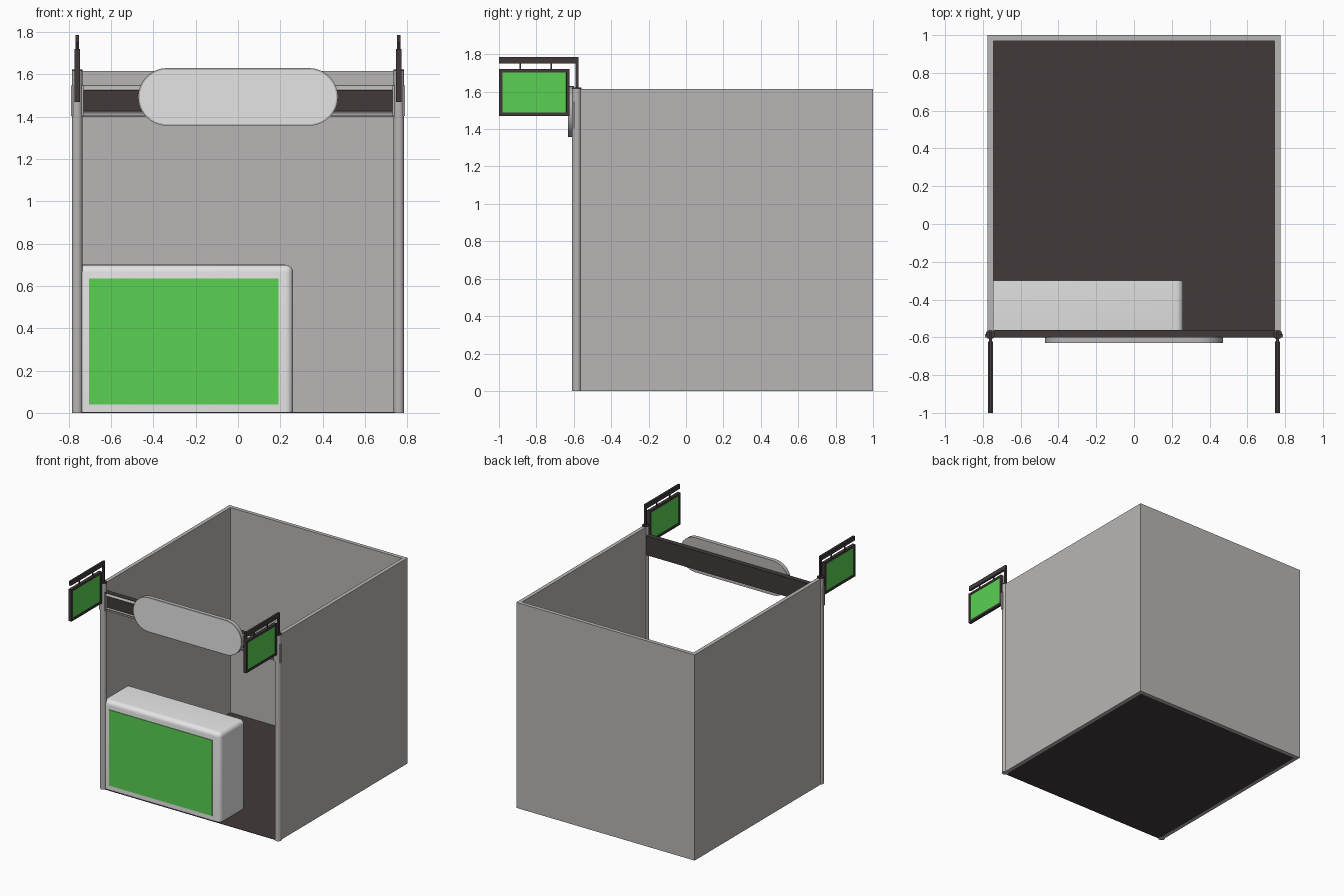
import bpy, bmesh, math
from mathutils import Vector

if "Cube" in bpy.data.objects:
    bpy.data.objects.remove(bpy.data.objects["Cube"], do_unlink=True)


def material(name, rgb):
    m = bpy.data.materials.new(name)
    m.use_nodes = True
    m.diffuse_color = (*rgb, 1)
    m.node_tree.nodes["Principled BSDF"].inputs["Base Color"].default_value = (*rgb, 1)
    return m


GREY = material("wall grey", (0.48, 0.47, 0.455))
LIGHT = material("light grey", (0.78, 0.78, 0.78))
DARK = material("dark brown", (0.053, 0.043, 0.042))
GREEN = material("green", (0.1, 0.63, 0.083))


def finish(name, bm, mats, smooth=False):
    bmesh.ops.recalc_face_normals(bm, faces=bm.faces)
    mesh = bpy.data.meshes.new(name)
    bm.to_mesh(mesh)
    bm.free()
    for m in mats:
        mesh.materials.append(m)
    ob = bpy.data.objects.new(name, mesh)
    bpy.context.collection.objects.link(ob)
    if smooth:
        bpy.ops.object.select_all(action='DESELECT')
        ob.select_set(True)
        bpy.context.view_layer.objects.active = ob
        bpy.ops.object.shade_smooth_by_angle(angle=math.radians(35))
    return ob


def box_mesh(lo, hi):
    bm = bmesh.new()
    bmesh.ops.create_cube(bm, size=1)
    lo, hi = Vector(lo), Vector(hi)
    for v in bm.verts:
        v.co = (lo + hi) / 2 + v.co * (hi - lo)
    bm.normal_update()
    return bm


def box(name, lo, hi, mat):
    return finish(name, box_mesh(lo, hi), [mat])


def prism_mesh(points, direction):
    bm = bmesh.new()
    face = bm.faces.new([bm.verts.new(p) for p in points])
    ext = bmesh.ops.extrude_face_region(bm, geom=[face])
    bmesh.ops.translate(bm, vec=direction,
                        verts=[g for g in ext["geom"] if isinstance(g, bmesh.types.BMVert)])
    bm.normal_update()
    return bm


def cylinder(name, x, y, r, z0, z1, mat, sides=24):
    ring = [(x + r * math.cos(a), y + r * math.sin(a), z0)
            for a in (2 * math.pi * i / sides for i in range(sides))]
    return finish(name, prism_mesh(ring, (0, 0, z1 - z0)), [mat], True)


# Three walls as one U-shaped extrusion, open at the front
W, T, FRONT = 0.775, 0.03, -0.575
plan = [(-W, FRONT), (-W, 1), (W, 1), (W, FRONT),
        (W - T, FRONT), (W - T, 1 - T), (T - W, 1 - T), (T - W, FRONT)]
finish("walls", prism_mesh([(x, y, 0) for x, y in plan], (0, 0, 1.615)), [GREY])
box("floor", (T - W, -0.6, 0.001), (W - T, 1 - T, 0.004), DARK)

# Header beam with a thin dark cap and sloped grey trim around its front
BEAM, MID, HALF_H = 0.74, 1.475, 0.075
box("header_beam", (-BEAM, -0.582, MID - HALF_H), (BEAM, -0.56, MID + HALF_H), DARK)
box("header_cap", (-BEAM, -0.601, MID + HALF_H - 0.003), (BEAM, -0.582, MID + HALF_H), DARK)
trim = [(-0.582, 0.072), (-0.59, 0.072), (-0.592, 0.06), (-0.6, 0.05), (-0.582, 0.048)]
for side, label in ((1, "top"), (-1, "bottom")):
    points = [(-BEAM, y, MID + side * h) for y, h in trim]
    finish("header_trim_" + label, prism_mesh(points, (2 * BEAM, 0, 0)), [GREY])

# Stadium-shaped sign with a light face inside a narrow grey rim
R, HALF, ZC = 0.136, 0.472, 1.493
outline = []
for side in (1, -1):
    for i in range(25):
        a = math.pi * i / 24 - math.pi / 2
        outline.append((side * (HALF - R + R * math.cos(a)), -0.598, ZC + side * R * math.sin(a)))
bm = prism_mesh(outline, (0, -0.032, 0))
face = min(bm.faces, key=lambda f: f.calc_center_median().y)
bmesh.ops.inset_region(bm, faces=[face], thickness=0.008, use_even_offset=True)
face.material_index = 1
finish("header_sign", bm, [GREY, LIGHT], True)

# Counter with rounded front, top and right-hand edges
bm = box_mesh((T - W, -0.592, 0.004), (0.26, -0.3, 0.7))
outer = []
for e in bm.edges:
    mid = (e.verts[0].co + e.verts[1].co) / 2
    hits = (mid.x > 0.25) + (mid.y < -0.58) + (mid.z > 0.69)
    if hits == 2:
        outer.append(e)
bmesh.ops.bevel(bm, geom=outer, offset=0.035, segments=5, profile=0.5, affect='EDGES')
finish("counter", bm, [LIGHT], True)
box("counter_panel", (-0.705, -0.597, 0.04), (0.192, -0.59, 0.635), GREEN)

# Front posts and hanging side signs
for side, label in ((1, "left"), (-1, "right")):
    x = 0.76 * side
    cylinder(label + "_post", x, -0.585, 0.025, 0, 1.615, GREY)
    cylinder(label + "_post_cap", x, -0.585, 0.025, 1.615, 1.622, DARK)

    def plate(part, half, y0, y1, z0, z1, mat):
        box(label + "_" + part, (x - half, y0, z0), (x + half, y1, z1), mat)

    plate("header_stile", 0.03, -0.6, -0.582, 1.403, 1.547, GREY)
    plate("sign_upright", 0.008, -0.592, -0.575, 1.62, 1.785, DARK)
    plate("sign_arm", 0.008, -1, -0.575, 1.75, 1.785, DARK)
    for n, y in enumerate((-0.885, -0.72)):
        plate("sign_hanger_%d" % (n + 1), 0.004, y - 0.004, y + 0.004, 1.715, 1.755, DARK)

    # Sign frame with inset green panels on both sides
    bm = box_mesh((x - 0.0125, -1, 1.47), (x + 0.0125, -0.622, 1.72))
    for f in [f for f in bm.faces if abs(f.normal.x) > 0.9]:
        bmesh.ops.inset_region(bm, faces=[f], thickness=0.018, use_even_offset=True)
        bmesh.ops.inset_region(bm, faces=[f], thickness=0.001, depth=-0.004)
        f.material_index = 1
    finish(label + "_sign", bm, [DARK, GREEN])
